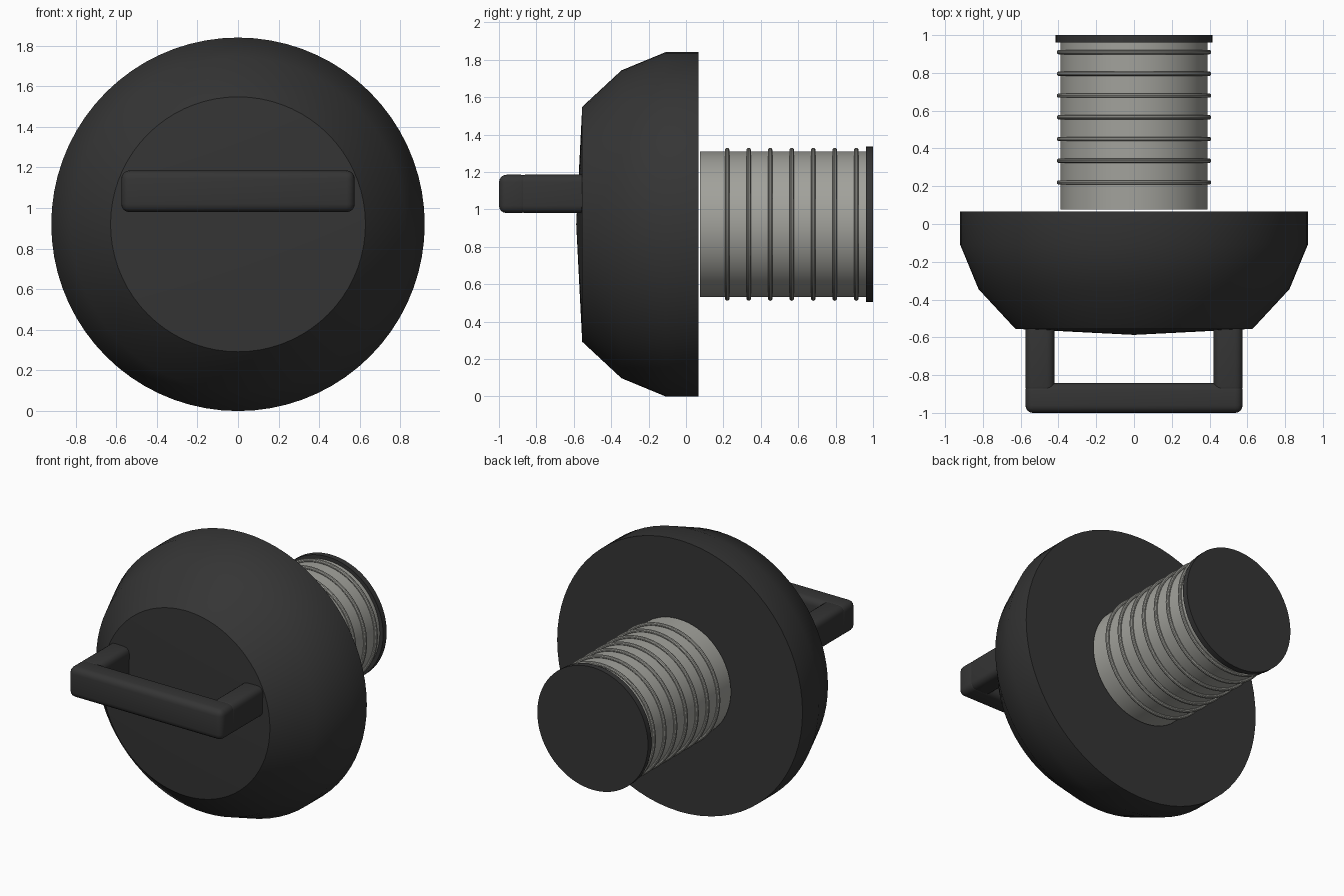
import bpy
import bmesh
import math
from mathutils import Matrix

cube = bpy.data.objects.get("Cube")
if cube:
    bpy.data.objects.remove(cube, do_unlink=True)

AXIS_Z = 0.92
SEGMENTS = 72


def material(name, colour):
    mat = bpy.data.materials.new(name)
    mat.use_nodes = True
    mat.diffuse_color = colour
    bsdf = next(n for n in mat.node_tree.nodes if n.type == 'BSDF_PRINCIPLED')
    bsdf.inputs["Base Color"].default_value = colour
    return mat


dark = material("charcoal plastic", (0.035, 0.035, 0.035, 1))
grey = material("warm grey metal", (0.36, 0.36, 0.33, 1))


def finish(bm, name, mat, angle):
    bmesh.ops.recalc_face_normals(bm, faces=bm.faces)
    mesh = bpy.data.meshes.new(name)
    bm.to_mesh(mesh)
    bm.free()
    obj = bpy.data.objects.new(name, mesh)
    bpy.context.collection.objects.link(obj)
    mesh.materials.append(mat)
    bpy.ops.object.select_all(action='DESELECT')
    obj.select_set(True)
    bpy.context.view_layer.objects.active = obj
    bpy.ops.object.shade_smooth_by_angle(angle=math.radians(angle))
    return obj


def lathe(name, profile, mat, closed=False):
    """Spin (radius, y) points around the horizontal y axis."""
    bm = bmesh.new()
    verts = [bm.verts.new((r, y, 0)) for r, y in profile]
    edges = [bm.edges.new(pair) for pair in zip(verts, verts[1:])]
    if closed:
        edges.append(bm.edges.new((verts[-1], verts[0])))
    bmesh.ops.spin(bm, geom=verts + edges, cent=(0, 0, 0), axis=(0, 1, 0),
                   angle=math.tau, steps=SEGMENTS, use_merge=True)
    bmesh.ops.remove_doubles(bm, verts=bm.verts, dist=0.0001)
    bmesh.ops.translate(bm, verts=bm.verts, vec=(0, 0, AXIS_Z))
    return finish(bm, name, mat, 35)


def rounded_box(name, low, high, radius, mat):
    size = [h - l for l, h in zip(low, high)]
    centre = [(l + h) / 2 for l, h in zip(low, high)]
    bm = bmesh.new()
    bmesh.ops.create_cube(bm, size=1, matrix=Matrix.Translation(centre)
                          @ Matrix.Diagonal((*size, 1)))
    bmesh.ops.bevel(bm, geom=bm.edges[:], offset=radius, segments=4,
                    profile=0.5, affect='EDGES')
    return finish(bm, name, mat, 40)


# Faceted bowl-shaped head with a very shallow conical front
lathe("head", [(0, -0.587), (0.628, -0.555), (0.823, -0.345),
               (0.92, -0.11), (0.92, 0.066), (0, 0.066)], dark)

# Ribbed neck
lathe("neck", [(0, 0.076), (0.39, 0.076), (0.39, 0.97), (0, 0.97)], grey)
for i in range(7):
    y = 0.22 + i * 0.115
    ring = [(0.397 + 0.012 * math.cos(a), y + 0.012 * math.sin(a))
            for a in (math.tau * k / 10 for k in range(10))]
    lathe(f"neck_ring_{i + 1}", ring, grey, closed=True)

# End cap
lathe("end_cap", [(0, 0.962), (0.415, 0.962), (0.415, 1), (0, 1)], dark)

# Handle: cross bar and two arms reaching into the head
rounded_box("handle_bar", (-0.575, -1, 0.98), (0.575, -0.842, 1.185), 0.04, dark)
for side, x in (("right", -0.498), ("left", 0.498)):
    rounded_box(f"{side}_handle_arm", (x - 0.077, -0.9, 0.98),
                (x + 0.077, -0.45, 1.185), 0.04, dark)
